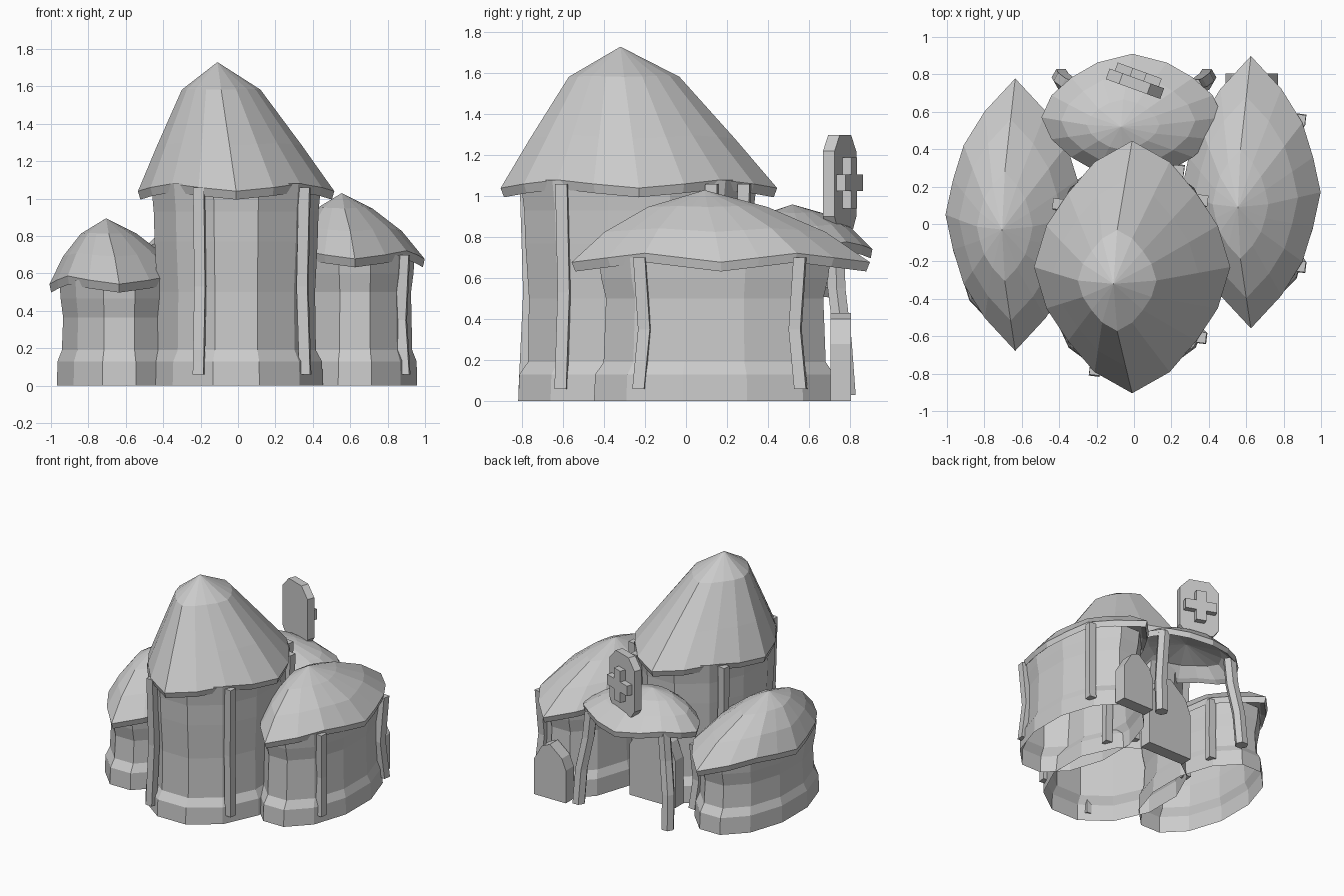
import bpy, bmesh
from math import cos, sin, pi, radians
from mathutils import Matrix, Vector

if "Cube" in bpy.data.objects:
    bpy.data.objects.remove(bpy.data.objects["Cube"], do_unlink=True)

grey = bpy.data.materials.new("plain_grey")
grey.use_nodes = True
grey.diffuse_color = (0.6, 0.6, 0.6, 1)
grey.node_tree.nodes["Principled BSDF"].inputs["Base Color"].default_value = (0.6, 0.6, 0.6, 1)


def loft(name, rings, caps=True):
    """Skin a stack of equal-length rings; collapsed rings become points."""
    bm = bmesh.new()
    rows = [[bm.verts.new(p) for p in ring] for ring in rings]
    n = len(rows[0])
    for a, b in zip(rows, rows[1:]):
        for i in range(n):
            j = (i + 1) % n
            bm.faces.new((a[i], a[j], b[j], b[i]))
    if caps:
        bm.faces.new(rows[0][::-1])
        bm.faces.new(rows[-1])
    bmesh.ops.remove_doubles(bm, verts=bm.verts, dist=0.0005)
    bmesh.ops.recalc_face_normals(bm, faces=bm.faces)
    mesh = bpy.data.meshes.new(name)
    bm.to_mesh(mesh)
    bm.free()
    obj = bpy.data.objects.new(name, mesh)
    mesh.materials.append(grey)
    bpy.context.collection.objects.link(obj)
    return obj


def slab(name, outline, depth, place):
    """Extrude an upright x-z outline along y, then place it."""
    return loft(name, [[place @ Vector((x, y, z)) for x, z in outline]
                       for y in (-depth / 2, depth / 2)])


def walls(name, centre, half, profile):
    # twelve-sided oval shell with a plinth at the foot, open below
    angles = [radians(30 * i + 15) for i in range(12)]
    loft(name, [[(centre[0] + half[0] * s * cos(a), centre[1] + half[1] * s * sin(a), z)
                 for a in angles] for s, z in profile], caps=False)


def roof(name, centre, half, apex, heights, wave, point, pinch):
    """Pointed-oval roof with wavy eaves and an off-centre peak."""
    leaf = [(1, 0), (0.89, 0.25), (0.74, 0.5), (0.44, 0.75), (0, 1)]
    leaf += [(-x, y) for x, y in leaf[-2::-1]]
    leaf += [(x, -y) for x, y in leaf[-2:0:-1]]
    outline = []
    for i, (lx, ly) in enumerate(leaf):
        # blend a circle with the leaf, drawing in the diagonals
        a = 2 * pi * i / len(leaf)
        r = 1 - pinch * sin(2 * a) ** 2
        outline.append((r * (cos(a) * (1 - point) + lx * point),
                        r * (sin(a) * (1 - point) + ly * point), -wave * cos(4 * a)))

    def ring(scale, z, lean, ripple):
        cx = centre[0] + (apex[0] - centre[0]) * lean
        cy = centre[1] + (apex[1] - centre[1]) * lean
        return [(cx + half[0] * scale * x, cy + half[1] * scale * y, z + w * ripple)
                for x, y, w in outline]

    eave, mid, upper = heights
    loft(name, [ring(0, apex[2] - 0.06, 1, 0),
                ring(0.68, mid - 0.03, 0.35, 0.4),
                ring(0.9, eave - 0.02, 0, 0.9),
                ring(0.975, eave - 0.045, 0, 1),
                ring(1, eave, 0, 1),
                ring(0.74, mid, 0.35, 0.4),
                ring(0.4, upper, 0.8, 0.1),
                ring(0, apex[2], 1, 0)], caps=False)


def post(name, path, radius, sides, turn=0):
    # bent timber following a few points
    loft(name, [[(x + radius * cos(turn + 2 * pi * i / sides),
                  y + radius * sin(turn + 2 * pi * i / sides), z) for i in range(sides)]
                for x, y, z in path])


def wall_posts(name, centre, feet, top, tuck):
    for i, foot in enumerate(feet):
        def at(scale, z):
            return [c + (p - c) * scale for c, p in zip(centre, foot)] + [z]
        post(f"{name}_{i + 1}", [at(1, 0.06), at(tuck, top * 0.5), at(0.99, top)],
             0.041, 4, radians(38))


# central tower
tower = (-0.01, -0.23)
walls("tower_walls", tower, (0.48, 0.61),
      [(1, 0), (0.99, 0.13), (0.92, 0.19), (0.91, 0.5), (0.94, 0.77), (0.95, 0.93), (0.98, 1.08)])
roof("tower_roof", tower, (0.525, 0.675), (-0.11, -0.32, 1.73), (1.06, 1.29, 1.585),
     0.02, 0.3, 0.09)
wall_posts("tower_post", tower,
           [(-0.21, -0.785), (0.36, -0.61), (0.37, 0.13), (-0.41, 0.11), (0.24, 0.29)], 1.06, 0.96)

# side huts
for side, cx, cy, lift, feet in (
        ("left", 0.625, 0.17, 0, [(0.89, -0.23), (0.89, 0.56)]),
        ("right", -0.635, 0.05, -0.135, [(-0.38, 0.44)])):
    walls(f"{side}_hut_walls", (cx, cy - 0.03), (0.345, 0.61),
          [(1, 0), (0.99, 0.13), (0.92, 0.19), (0.9, 0.5 + lift),
           (0.94, 0.6 + lift), (0.96, 0.7 + lift)])
    roof(f"{side}_hut_roof", (cx, cy), (0.373, 0.728), (cx - 0.07, cy - 0.08, 1.03 + lift),
         (0.7 + lift, 0.835 + lift, 0.95 + lift), 0.022, 0.95, 0)
    wall_posts(f"{side}_hut_post", (cx, cy), feet, 0.7 + lift, 0.93)

# porch roof and its splayed legs
roof("porch_roof", (-0.01, 0.57), (0.485, 0.34), (-0.07, 0.52, 0.96),
     (0.76, 0.855, 0.92), 0.018, 0.2, 0.06)
for side, s in (("left", 1), ("right", -1)):
    post(f"porch_leg_{side}", [(0.39 * s, 0.785, 0.03), (0.38 * s, 0.765, 0.3),
                               (0.34 * s, 0.735, 0.55), (0.32 * s, 0.73, 0.76)], 0.05, 6)


# pointed doors
def door(name, x, y, width, height, depth):
    w = width / 2
    slab(name, [(-w, 0), (w, 0), (w, height * 0.65), (w * 0.5, height * 0.93),
                (0, height), (-w * 0.75, height * 0.8), (-w, height * 0.6)],
         depth, Matrix.Translation((x, y, 0)))


door("hut_door", 0.63, 0.755, 0.28, 0.43, 0.1)
door("tower_door", 0.0, 0.37, 0.4, 0.62, 0.1)

# sign board with a raised cross
board = Matrix.Translation((0.005, 0.75, 0.84)) @ Matrix.Rotation(radians(-20), 4, "Z")
half_board = [(0.11, 0), (0.155, 0.06), (0.155, 0.38), (0.08, 0.46)]
slab("sign_board", half_board + [(-x, z) for x, z in reversed(half_board)], 0.06, board)
a, b = 0.04, 0.125
cross = [(a, -b), (a, -a), (b, -a), (b, a), (a, a), (a, b)]
cross += [(-x, z) for x, z in reversed(cross)]
slab("sign_cross", cross, 0.05, board @ Matrix.Translation((0, 0.05, 0.225)))
